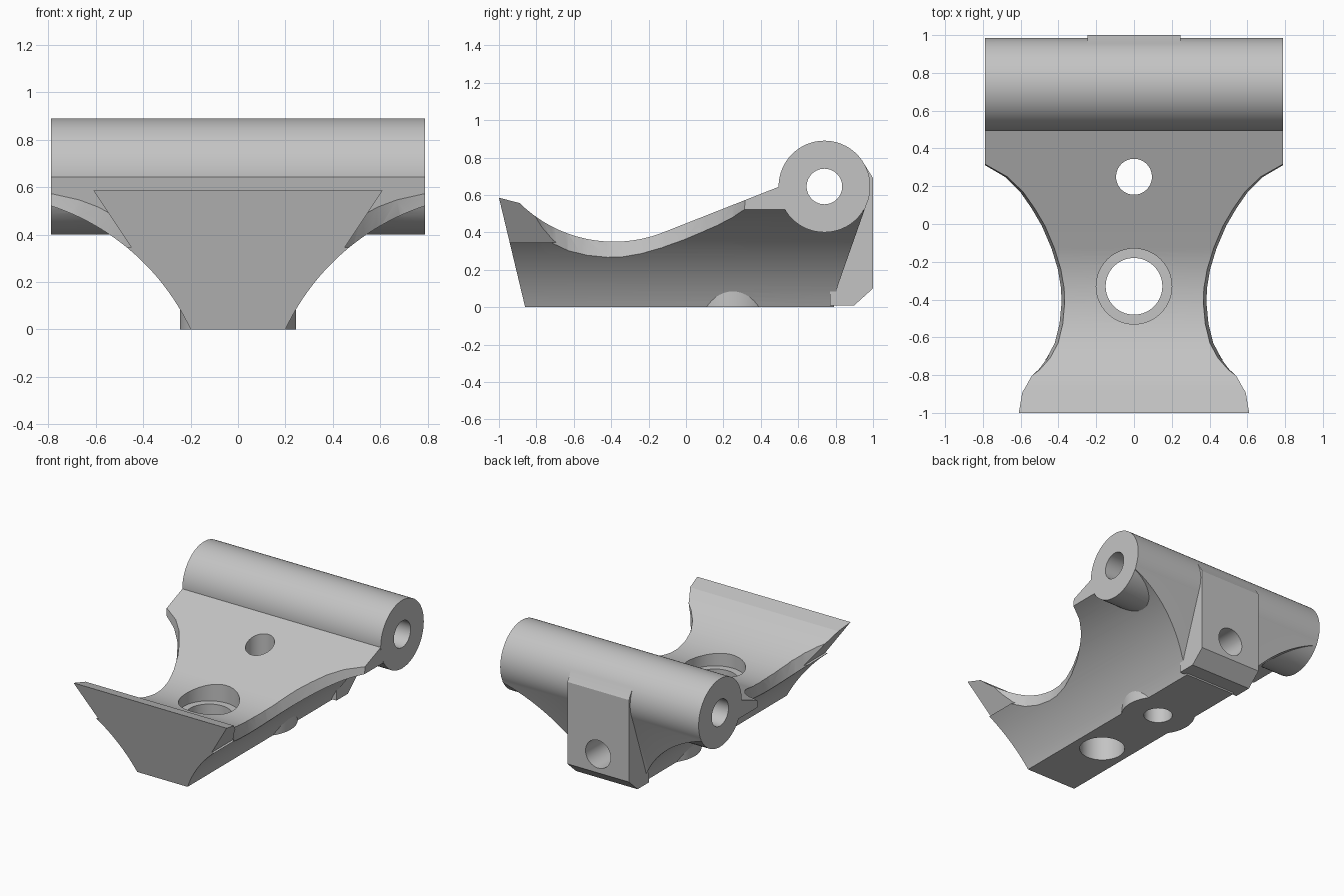
import bpy, bmesh
from math import sin, cos, radians, atan2, pi

cube = bpy.data.objects.get("Cube")
if cube:
    bpy.data.objects.remove(cube, do_unlink=True)

steel = bpy.data.materials.new("plain_grey")
steel.use_nodes = True
grey = (0.55, 0.55, 0.55, 1)
steel.diffuse_color = grey
steel.node_tree.nodes["Principled BSDF"].inputs["Base Color"].default_value = grey


def prism(name, outline, axis, lo, hi, lean=0.0):
    """Extrude a 2D outline along an axis; lean shifts x with height."""
    place = {"x": lambda a, b, t: (t, a, b),
             "y": lambda a, b, t: (a, t, b),
             "z": lambda a, b, t: (a + lean * (t - 0.4), b, t)}[axis]
    bm = bmesh.new()
    rings = [[bm.verts.new(place(a, b, t)) for a, b in outline] for t in (lo, hi)]
    n = len(outline)
    bm.faces.new(rings[0])
    bm.faces.new(rings[1])
    for i in range(n):
        j = (i + 1) % n
        bm.faces.new((rings[0][i], rings[0][j], rings[1][j], rings[1][i]))
    bmesh.ops.recalc_face_normals(bm, faces=bm.faces)
    mesh = bpy.data.meshes.new(name)
    bm.to_mesh(mesh)
    bm.free()
    mesh.materials.append(steel)
    obj = bpy.data.objects.new(name, mesh)
    bpy.context.collection.objects.link(obj)
    return obj


def arc(cx, cy, r, a0, a1, n):
    return [(cx + r * cos(a0 + (a1 - a0) * i / n), cy + r * sin(a0 + (a1 - a0) * i / n))
            for i in range(n + 1)]


def rod(name, centre, r, axis, lo, hi):
    return prism(name, arc(*centre, r, 0, 2 * pi, 64)[:-1], axis, lo, hi)


def combine(target, other, operation):
    mod = target.modifiers.new("join", "BOOLEAN")
    mod.operation = operation
    mod.solver = "EXACT"
    mod.object = other
    bpy.context.view_layer.objects.active = target
    bpy.ops.object.modifier_apply(modifier=mod.name)
    bpy.data.objects.remove(other, do_unlink=True)


# Side profile: raked nose, round dip, sloping deck, raked back
dip = arc(-0.385, 1.07, 0.72, radians(-134.5), radians(-68.2), 32)
body = prism("saddle_bracket",
             [(-0.86, 0), (-1, 0.585)] + dip +
             [(0.5, 0.645), (0.74, 0.66), (0.965, 0.55), (0.81, 0.11), (0.79, 0)],
             "x", -1, 1)

# Cross-section: narrow foot flaring outward on hollow flanks
flare = arc(1.097, -0.42, 0.99, radians(161), atan2(0.94, -0.307), 32)
half = flare + [(0.79, 1.2)]
section = prism("flared_section", half + [(-x, z) for x, z in reversed(half)],
                "y", -1.2, 1.2)
combine(body, section, "INTERSECT")

# Waist cut-outs and flat flanks beside the nose
waist = [(1.2, 0.47), (0.82, 0.315), (0.7, 0.25), (0.61, 0.17), (0.54, 0.08), (0.48, -0.01),
         (0.42, -0.13), (0.38, -0.24), (0.36, -0.34), (0.357, -0.42), (0.37, -0.53),
         (0.4, -0.63), (0.45, -0.71), (0.51, -0.77), (0.58, -0.82), (0.67, -0.87), (1.2, -0.9)]
flank = [(0.45, 0.345), (0.71, 0.735), (1.2, 0.735), (1.2, 0.345)]
for side in (1, -1):
    combine(body, prism("waist_cutter", [(side * x, y) for x, y in waist],
                        "z", -0.2, 1, -0.2 * side), "DIFFERENCE")
    combine(body, prism("flank_cutter", [(side * x, z) for x, z in flank],
                        "y", -1.2, -0.5), "DIFFERENCE")

# Pivot tube, rear lug and foot boss
pivot = (0.74, 0.645)
combine(body, rod("pivot_tube", pivot, 0.245, "x", -0.79, 0.79), "UNION")
lug = [(0.77, 0.01), (0.9, 0.01), (1, 0.1), (1, 0.69), (0.95, 0.77), (0.77, 0.77)]
combine(body, prism("rear_lug", lug, "x", -0.245, 0.245), "UNION")
combine(body, rod("foot_boss", (0, 0.25), 0.245, "z", 0, 0.2), "UNION")

# Bores: pivot, deck hole, main hole with counterbore, lug hole
bores = [(pivot, 0.095, "x", -1, 1),
         ((0, 0.25), 0.095, "z", -0.2, 1),
         ((0, -0.33), 0.15, "z", -0.2, 1),
         ((0, -0.33), 0.2, "z", 0.27, 1),
         ((0, 0.235), 0.1, "y", 0.5, 1.2)]
for bore in bores:
    combine(body, rod("bore_cutter", *bore), "DIFFERENCE")

# Smooth curves with crisp edges
bpy.ops.object.select_all(action="DESELECT")
body.select_set(True)
bpy.context.view_layer.objects.active = body
bpy.ops.object.shade_smooth_by_angle(angle=radians(25))
